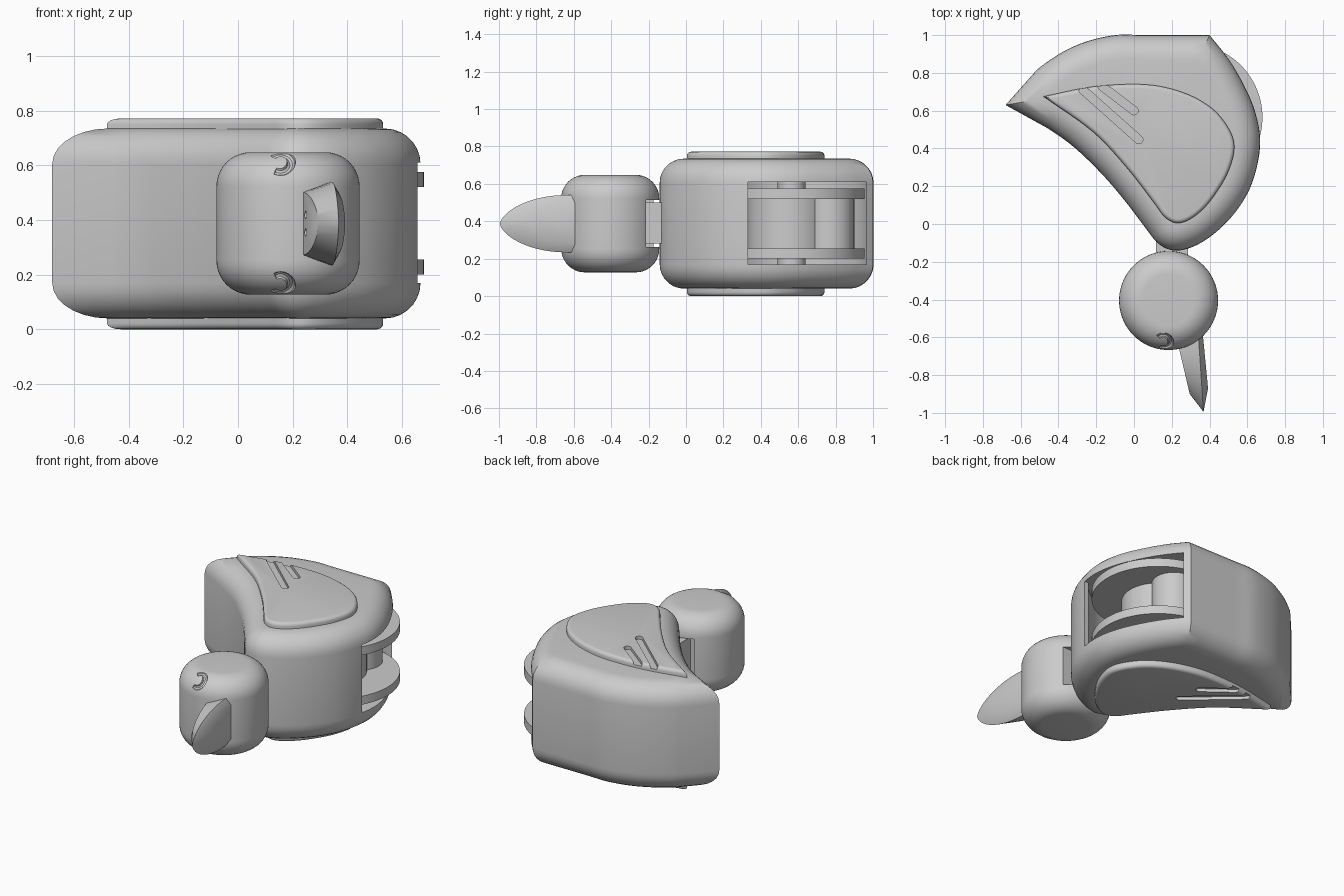
import bpy, bmesh, math
from mathutils import Vector

if "Cube" in bpy.data.objects:
    bpy.data.objects.remove(bpy.data.objects["Cube"])

MID = 0.387  # mirror height of the whole model


def spline(pts, steps=6, skip=(0, 0)):
    """Smooth open curve through pts; drop samples close to either end corner."""
    P = [Vector(p) for p in pts]
    P = [2 * P[0] - P[1]] + P + [2 * P[-1] - P[-2]]
    out = []
    for i in range(1, len(P) - 2):
        a, b, c, d = P[i - 1:i + 3]
        for k in range(steps):
            t = k / steps
            out.append(0.5 * (2 * b + (c - a) * t + (2 * a - 5 * b + 4 * c - d) * t * t
                              + (3 * b - a - 3 * c + d) * t ** 3))
    return [out[0]] + [p for p in out[1:] if (p - P[1]).length > skip[0]
                       and (p - P[-2]).length > skip[1]]


def circle(cx, cy, r, n=64):
    return [Vector((cx + r * math.cos(2 * math.pi * i / n),
                    cy + r * math.sin(2 * math.pi * i / n))) for i in range(n)]


def inset(loop, d):
    n = len(loop)
    area = sum(loop[i - 1].cross(loop[i]) for i in range(n))
    s = 1 if area > 0 else -1
    out = []
    for i in range(n):
        e1 = (loop[i] - loop[i - 1]).normalized()
        e2 = (loop[(i + 1) % n] - loop[i]).normalized()
        n1, n2 = Vector((-e1.y, e1.x)) * s, Vector((-e2.y, e2.x)) * s
        out.append(loop[i] + (n1 + n2) * d / (1 + n1.dot(n2)))
    return out


def smooth(ob, angle=32):
    bpy.ops.object.select_all(action='DESELECT')
    ob.select_set(True)
    bpy.context.view_layer.objects.active = ob
    bpy.ops.object.shade_smooth_by_angle(angle=math.radians(angle))


def loft(name, rings):
    """Skin a list of closed 3D rings and cap both ends."""
    bm = bmesh.new()
    R = [[bm.verts.new(p) for p in ring] for ring in rings]
    n = len(R[0])
    for a, b in zip(R, R[1:]):
        for i in range(n):
            j = (i + 1) % n
            bm.faces.new((a[i], a[j], b[j], b[i]))
    bm.faces.new(R[0][::-1])
    bm.faces.new(R[-1])
    bmesh.ops.recalc_face_normals(bm, faces=bm.faces)
    me = bpy.data.meshes.new(name)
    bm.to_mesh(me)
    bm.free()
    ob = bpy.data.objects.new(name, me)
    bpy.context.collection.objects.link(ob)
    smooth(ob)
    return ob


def solid(name, outline, z0, z1, r=0.0, n=7):
    """Extruded outline with rounded top and bottom edges."""
    if r == 0:
        lv = [(z0, 0), (z1, 0)]
    else:
        q = [(r * (1 - math.sin(a)), r * (1 - math.cos(a)))
             for a in (math.pi / 2 * i / n for i in range(n + 1))]
        lv = [(z0 + h, d) for h, d in q[::-1]] + [(z1 - h, d) for h, d in q]
    rings = []
    for z, d in lv:
        rings.append([(p.x, p.y, z) for p in (inset(outline, d) if d > 1e-6 else outline)])
    return loft(name, rings)


def box(name, x0, x1, y0, y1, z0, z1):
    return solid(name, [Vector(p) for p in ((x0, y0), (x1, y0), (x1, y1), (x0, y1))], z0, z1)


def cut(ob, *cutters):
    for c in cutters:
        m = ob.modifiers.new("cut", 'BOOLEAN')
        m.operation, m.solver, m.object = 'DIFFERENCE', 'EXACT', c
        bpy.context.view_layer.objects.active = ob
        bpy.ops.object.modifier_apply(modifier=m.name)
        bpy.data.objects.remove(c)
    smooth(ob)


# Body shell: rounded leaf outline with a tail tip and a back corner
tip, corner = (-.68, .63), (.40, 1.0)
outline = spline([tip, (-.56, .775), (-.42, .885), (-.27, .96), (-.1, 1), (.05, 1),
                  (.2, 1), corner], skip=(.22, .09))
outline += spline([corner, (.5, .875), (.58, .74), (.64, .6), (.668, .45), (.65, .3),
                   (.6, .16), (.51, .03), (.4, -.07), (.3, -.125), (.21, -.14), (.13, -.105),
                   (.06, -.02), (-.05, .125), (-.18, .275), (-.34, .425), (-.52, .545), tip],
                  skip=(.09, .22))
body = solid("body_shell", outline, .04, .735, .13)

# Reel cavity, open on the right side
cut(body, solid("cavity_round", circle(.29, .565, .41), .17, .61),
    box("cavity_mouth", .25, .9, .332, .965, .1701, .6099))

# Reel: two flanges, hub, axle and guide post
for name, z0, z1 in (("lower_flange", .2, .255), ("upper_flange", .52, .575)):
    solid(name, circle(.29, .565, .39, 96), z0, z1)
solid("reel_hub", circle(.27, .55, .22), .25, .525)
solid("reel_axle", circle(.29, .565, .075, 32), .16, .62)
solid("guide_post", circle(.34, .77, .13, 40), .25, .525)

# Wing plates on both sides, each with two feather grooves
wing_tip = (-.48, .675)
wing = spline([wing_tip, (-.22, .727), (.03, .74), (.2, .715), (.35, .655), (.46, .565),
               (.53, .43), (.5, .28), (.41, .13), (.32, .04), (.235, .005), (.165, .035),
               (.1, .12), (-.04, .3), (-.22, .49), wing_tip], skip=(.06, .06))
for side, z0, z1, g0, g1 in (("top", .65, .772, .752, .9), ("bottom", .0, .12, -.1, .02)):
    plate = solid("wing_plate_" + side, wing, z0, z1, .022, 4)
    grooves = []
    for a, b in (((-.27, .71), (.025, .447)), ((-.17, .73), (0, .6))):
        a, b = Vector(a), Vector(b)
        d = math.atan2(b.y - a.y, b.x - a.x)
        slot = [c + .022 * Vector((math.cos(t), math.sin(t)))
                for c, base in ((b, d - math.pi / 2), (a, d + math.pi / 2))
                for t in (base + math.pi * i / 10 for i in range(11))]
        grooves.append(solid("groove", slot, g0, g1))
    cut(plate, *grooves)

# Head with a neck notch and comma-shaped eye grooves
head = solid("head", circle(.183, -.405, .262, 96), .127, .648, .125, 10)
cutters = [box("notch", .06, .5, -.215, 0, .262, .515)]
for s in (1, -1):
    cu = bpy.data.curves.new("eye", 'CURVE')
    cu.dimensions, cu.bevel_depth, cu.bevel_resolution, cu.use_fill_caps = '3D', .016, 3, True
    sp = cu.splines.new('POLY')
    sp.points.add(16)
    for i, p in enumerate(sp.points):
        t = math.radians(135 - 255 * i / 16)
        v = .045 * math.sin(t)
        p.co = (.155 + .04 * math.cos(t), -.625 + .75 * v, MID + s * (.225 + .75 * v), 1)
    eye = bpy.data.objects.new("eye_cutter", cu)
    bpy.context.collection.objects.link(eye)
    bpy.ops.object.select_all(action='DESELECT')
    eye.select_set(True)
    bpy.context.view_layer.objects.active = eye
    bpy.ops.object.convert(target='MESH')
    eye = bpy.context.view_layer.objects.active
    bm = bmesh.new()
    bm.from_mesh(eye.data)
    bmesh.ops.remove_doubles(bm, verts=bm.verts, dist=1e-5)
    bmesh.ops.recalc_face_normals(bm, faces=bm.faces)
    bm.to_mesh(eye.data)
    bm.free()
    cutters.append(eye)
cut(head, *cutters)

# Neck link between body and head
box("neck_link", .117, .285, -.3, -.05, .28, .5)


# Beak: three leaf-shaped sections skinned from left to right
def leaf(y_tip, y_back, x_tip, x_back, h, n=14):
    half = []
    for i in range(n + 1):
        s = (i / n) ** 1.6
        half.append((x_tip + (x_back - x_tip) * s, y_tip + (y_back - y_tip) * s,
                     h * (1 - (1 - min(s / .85, 1)) ** 2) ** .62))
    return ([(x, y, MID + z) for x, y, z in half]
            + [(x, y, MID - z) for x, y, z in half[:0:-1]])


beak = loft("beak", [leaf(-.9, -.6, .295, .225, .115), leaf(-.995, -.58, .368, .34, .153),
                     leaf(-.87, -.56, .392, .362, .11)])
holes = []
for dz in (-.032, .032):
    bpy.ops.mesh.primitive_uv_sphere_add(segments=16, ring_count=8, radius=.014,
                                         location=(.247, -.695, MID + dz))
    holes.append(bpy.context.object)
cut(beak, *holes)
